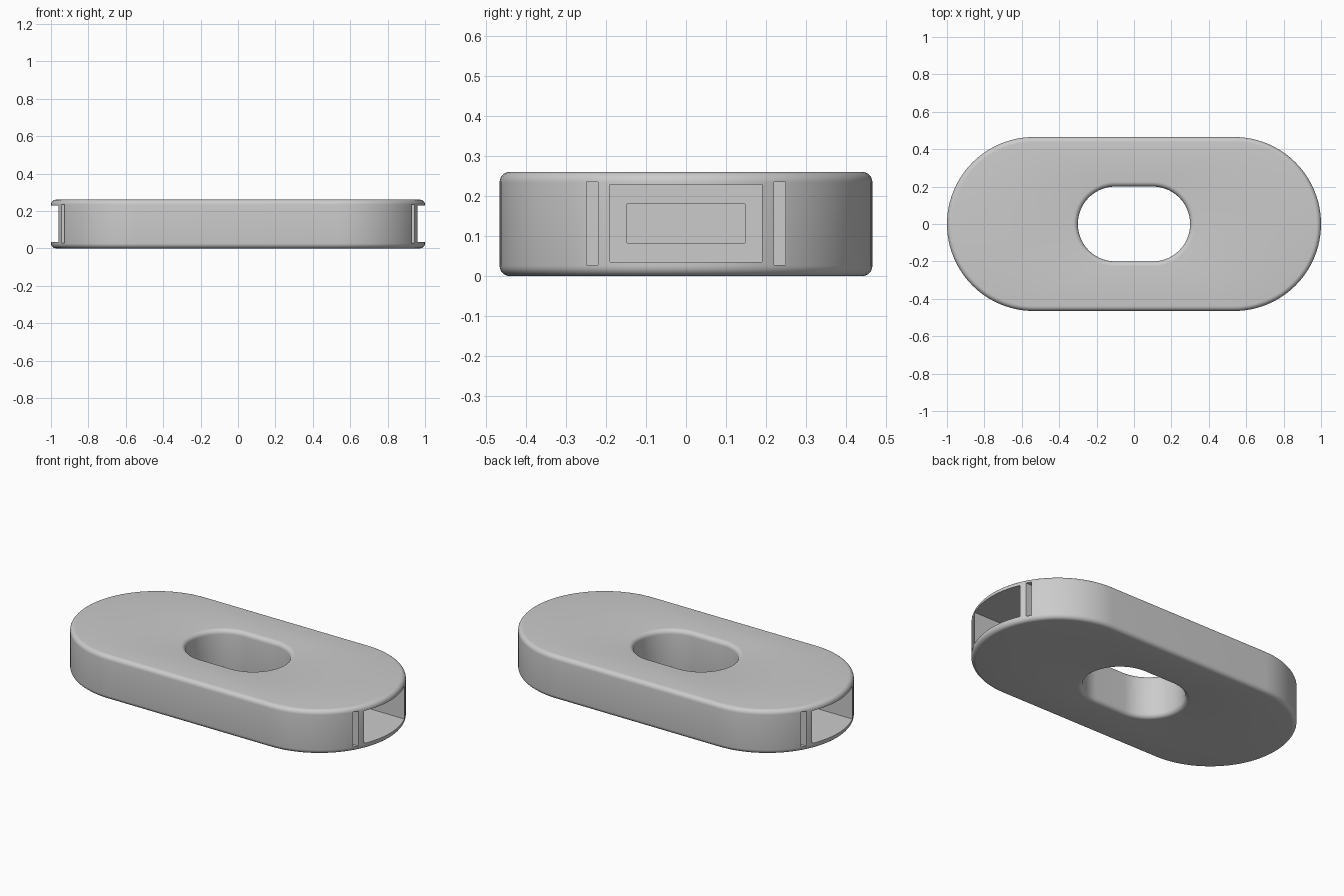
import bpy, bmesh, math

cube = bpy.data.objects.get("Cube")
if cube:
    bpy.data.objects.remove(cube, do_unlink=True)

HEIGHT, FILLET, ARC = 0.26, 0.026, 48

grey = bpy.data.materials.new("light grey")
grey.use_nodes = True
colour = (0.6, 0.6, 0.6, 1)
grey.diffuse_color = colour
grey.node_tree.nodes["Principled BSDF"].inputs["Base Color"].default_value = colour


def stadium(half_straight, radius, z):
    """Points of a long rounded outline at one height."""
    pts = []
    for side, start in ((1, -math.pi / 2), (-1, math.pi / 2)):
        for i in range(ARC + 1):
            a = start + math.pi * i / ARC
            pts.append((side * half_straight + radius * math.cos(a), radius * math.sin(a), z))
    return pts


def fillet_profile(steps=6):
    """Pairs of inset and height, from the bottom face up to the top face."""
    quarter = [(FILLET * (1 - math.sin(t)), FILLET * (1 - math.cos(t)))
               for t in (math.pi / 2 * i / steps for i in range(steps + 1))]
    return quarter + [(inset, HEIGHT - z) for inset, z in reversed(quarter)]


def new_object(name, bm):
    mesh = bpy.data.meshes.new(name)
    bmesh.ops.recalc_face_normals(bm, faces=bm.faces)
    bm.to_mesh(mesh)
    bm.free()
    obj = bpy.data.objects.new(name, mesh)
    bpy.context.collection.objects.link(obj)
    mesh.materials.append(grey)
    return obj


def box_cutter(name, x0, x1, y0, y1, z0, z1):
    bm = bmesh.new()
    bmesh.ops.create_cube(bm, size=1)
    for v in bm.verts:
        v.co = (x1 if v.co.x > 0 else x0, y1 if v.co.y > 0 else y0, z1 if v.co.z > 0 else z0)
    obj = new_object(name, bm)
    obj.hide_render = True
    return obj


# Body: rounded outer wall and rounded centre hole joined into one ring
bm = bmesh.new()
profile = fillet_profile()
rings = [stadium(0.535, 0.465 - inset, z) for inset, z in profile]
rings += [stadium(0.1, 0.2 + inset, z) for inset, z in reversed(profile)]
loops = [[bm.verts.new(p) for p in ring] for ring in rings]
for a, b in zip(loops, loops[1:] + loops[:1]):
    for i in range(len(a)):
        j = (i + 1) % len(a)
        bm.faces.new((a[i], a[j], b[j], b[i]))
body = new_object("link_body", bm)

# End pockets with a smaller inner recess, and narrow slots beside them
cutters = []
for s in (1, -1):
    def cut(name, near, y0, y1, z0, z1):
        lo, hi = sorted((s * near, s * 1.1))
        cutters.append(box_cutter(name, lo, hi, y0, y1, z0, z1))
    cut("pocket_cutter", 0.6, -0.19, 0.19, 0.035, 0.228)
    cut("recess_cutter", 0.5, -0.147, 0.147, 0.083, 0.18)
    for t in (1, -1):
        y0, y1 = sorted((t * 0.22, t * 0.248))
        cut("slot_cutter", 0.86, y0, y1, 0.028, 0.235)

bpy.ops.object.select_all(action="DESELECT")
bpy.context.view_layer.objects.active = body
body.select_set(True)
for c in cutters:
    mod = body.modifiers.new("cut", "BOOLEAN")
    mod.operation, mod.solver, mod.object = "DIFFERENCE", "EXACT", c
    bpy.ops.object.modifier_apply(modifier=mod.name)
for c in cutters:
    bpy.data.objects.remove(c, do_unlink=True)
bpy.ops.object.shade_smooth_by_angle(angle=math.radians(30))
